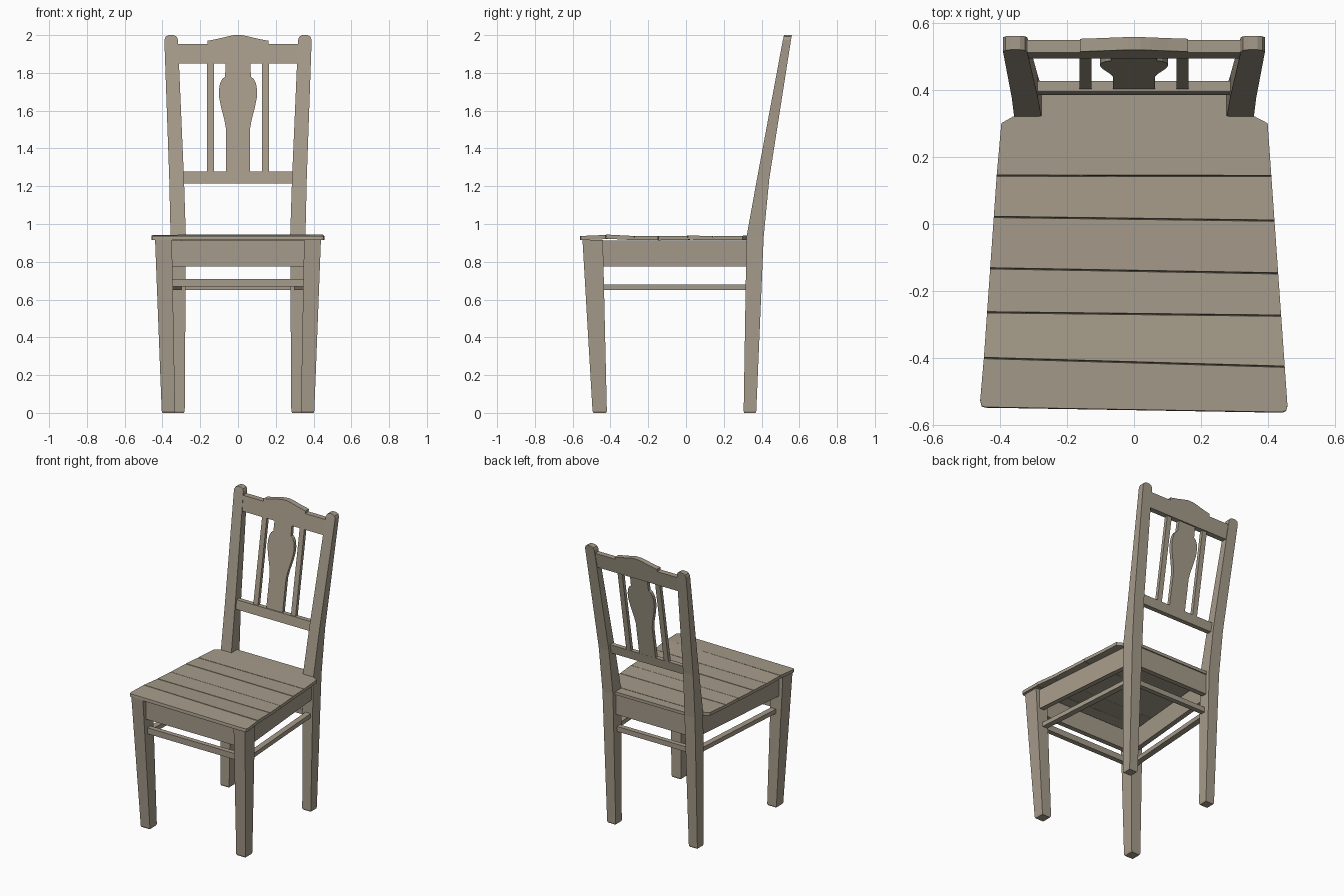
import bpy, bmesh

if "Cube" in bpy.data.objects:
    bpy.data.objects.remove(bpy.data.objects["Cube"])

# Weathered brown wood
wood = bpy.data.materials.new("wood")
wood.diffuse_color = (.378, .328, .254, 1)
wood.use_nodes = True
wood.node_tree.nodes["Principled BSDF"].inputs["Base Color"].default_value = wood.diffuse_color


def make(name, verts, faces):
    me = bpy.data.meshes.new(name)
    me.from_pydata(verts, [], faces)
    bm = bmesh.new()
    bm.from_mesh(me)
    bmesh.ops.recalc_face_normals(bm, faces=bm.faces)
    bm.to_mesh(me)
    bm.free()
    me.materials.append(wood)
    ob = bpy.data.objects.new(name, me)
    bpy.context.collection.objects.link(ob)
    return ob


def loft(name, rings):
    """Skin matching rings of points and cap both ends."""
    n = len(rings[0])
    faces = [tuple(range(n)), tuple(range((len(rings) - 1) * n, len(rings) * n))]
    for r in range(len(rings) - 1):
        for i in range(n):
            j = (i + 1) % n
            faces.append((r*n + i, r*n + j, r*n + n + j, r*n + n + i))
    return make(name, [p for ring in rings for p in ring], faces)


def post(name, sections, side):
    """Four-sided leg from (z, x0, x1, y0, y1) sections."""
    return loft(name, [[(side*x0, y0, z), (side*x1, y0, z), (side*x1, y1, z), (side*x0, y1, z)]
                       for z, x0, x1, y0, y1 in sections])


def beam(name, a, b, w, z0, z1):
    """Horizontal bar from a to b in plan, w thick."""
    dx, dy = b[0] - a[0], b[1] - a[1]
    l = (dx*dx + dy*dy) ** 0.5
    nx, ny = -dy/l*w/2, dx/l*w/2
    return loft(name, [[(p[0]+nx, p[1]+ny, z0), (p[0]-nx, p[1]-ny, z0),
                        (p[0]-nx, p[1]-ny, z1), (p[0]+nx, p[1]+ny, z1)] for p in (a, b)])


def back_panel(name, outline, thick, shift=0.0):
    """x-z outline given depth, leaning with the back posts."""
    return loft(name, [[(x, 0.408 + 0.169*(z - 1.245) + shift + d, z) for x, z in outline]
                       for d in (-thick/2, thick/2)])


def mirrored(half):
    return half + [(-x, z) for x, z in reversed(half)]


# Legs and back posts
for s, tag in ((-1, "left"), (1, "right")):
    post("front_leg_" + tag, [(0, .338, .4, -.49, -.423), (.01, .333, .404, -.495, -.419),
                              (.915, .35, .439, -.548, -.44)], s)
    post("back_post_" + tag, [(0, .286, .345, .308, .369), (.01, .282, .348, .305, .372),
                              (.93, .276, .357, .32, .411), (1.24, .286, .364, .376, .441),
                              (1.975, .318, .39, .513, .556), (1.992, .325, .383, .517, .559),
                              (2.0, .34, .368, .519, .56)], s)
    # Side apron and side stretcher
    beam("side_apron_" + tag, (s*.396, -.46), (s*.325, .34), .034, .775, .912)
    beam("side_stretcher_" + tag, (s*.372, -.46), (s*.318, .34), .04, .65, .68)

# Front and rear rails
beam("front_apron", (-.37, -.5), (.37, -.5), .034, .775, .912)
beam("rear_apron", (-.3, .36), (.3, .36), .036, .775, .92)
beam("front_stretcher", (-.36, -.485), (.36, -.485), .034, .668, .71)
beam("rear_stretcher", (-.3, .347), (.3, .347), .034, .65, .685)

# Seat boards: slanted joints given as (left y, right y), edges opening towards the top
half = lambda y: .398 + .0702*(.30 - y)
joints = [(-.547, -.562), (-.399, -.425), (-.263, -.273), (-.132, -.147),
          (.021, .01), (.144, .143), (.32, .32)]
tilts = [(.937, .943), (.943, .936), (.937, .937), (.936, .938), (.939, .936), (.936, .938)]


def board_outline(i, g):
    (fl, fr), (bl, br) = joints[i], joints[i + 1]
    fl, fr, bl, br = fl + g, fr + g, bl - g, br - g
    front = [(-half(fl), fl), (half(fr), fr)]
    rear = [(half(br), br), (-half(bl), bl)]
    if i == 0:  # softened front corners
        front = [(-.458, fl + .02), (-.454, fl + .004), (-.444, fl),
                 (.442, fr), (.453, fr + .005), (.457, fr + .02)]
    if i == 5:  # clipped rear corners
        rear = [(.398, .30), (.36, .32), (-.36, .32), (-.395, .30)]
    return front + rear


for i, (zf, zb) in enumerate(tilts):
    f, b = joints[i][0], joints[i + 1][0]
    loft("seat_board_%d" % (i + 1),
         [[(x, y, zf + (zb - zf)*(y - f)/(b - f) - d) for x, y in board_outline(i, g)]
          for d, g in ((.022, 0), (.012, .0003), (0, .002))])
# Seat end filling the gap between the posts
beam("seat_rear_strip", (-.282, .3525), (.282, .3525), .067, .915, .936)

# Backrest: lower rail, spindles, vase splat, crest rail
back_panel("lower_back_rail", mirrored([(.3, 1.215), (.3, 1.277)]), .032, -.003)
for s, tag in ((-1, "left"), (1, "right")):
    back_panel("spindle_" + tag, [(s*.127, 1.26), (s*.163, 1.26), (s*.163, 1.87), (s*.127, 1.87)], .024)

back_panel("splat", mirrored([(.063, 1.26), (.063, 1.5), (.072, 1.55), (.09, 1.62), (.1, 1.67),
                              (.101, 1.71), (.095, 1.745), (.083, 1.768), (.068, 1.78),
                              (.066, 1.87)]), .024)
back_panel("crest_rail", mirrored([(.33, 1.85), (.33, 1.953), (.161, 1.953), (.161, 1.97),
                                   (.1, 1.982), (.05, 1.994), (.02, 2.0)]), .038, .002)
